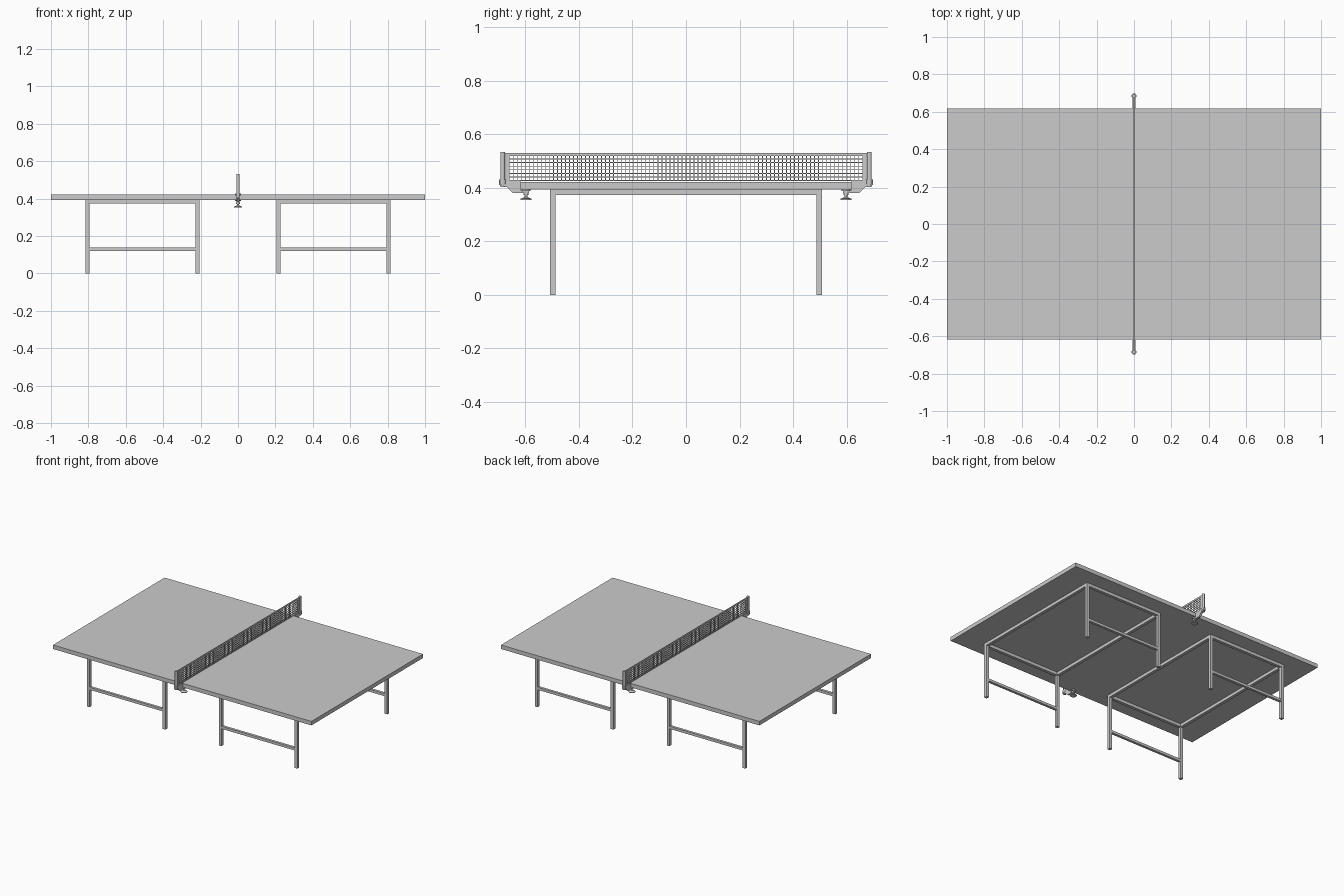
import bpy
import bmesh
from mathutils import Matrix, Vector

cube = bpy.data.objects.get("Cube")
if cube:
    bpy.data.objects.remove(cube, do_unlink=True)


def finish(name, bm, smooth=False):
    bmesh.ops.recalc_face_normals(bm, faces=bm.faces)
    mesh = bpy.data.meshes.new(name)
    bm.to_mesh(mesh)
    bm.free()
    obj = bpy.data.objects.new(name, mesh)
    bpy.context.collection.objects.link(obj)
    if smooth:
        bpy.ops.object.select_all(action="DESELECT")
        obj.select_set(True)
        bpy.context.view_layer.objects.active = obj
        bpy.ops.object.shade_smooth_by_angle()
    return obj


def add_box(bm, center, size):
    matrix = Matrix.Translation(center) @ Matrix.Diagonal((*size, 1))
    bmesh.ops.create_cube(bm, size=1, matrix=matrix)


def add_disc(bm, y, z_low, z_high, radius, top_radius=None):
    bmesh.ops.create_cone(
        bm, cap_ends=True, segments=20, radius1=radius,
        radius2=radius if top_radius is None else top_radius,
        depth=z_high - z_low,
        matrix=Matrix.Translation((0, y, (z_low + z_high) / 2)))


def box(name, center, size):
    bm = bmesh.new()
    add_box(bm, center, size)
    return finish(name, bm)


TOP, UNDER = 0.422, 0.394
HALF_WIDTH = 0.617
TUBE = 0.021
LEG_Y = 0.497
INNER_X, OUTER_X = 0.217, 0.804
MID_X = (INNER_X + OUTER_X) / 2
SPAN_X = OUTER_X - INNER_X
SIDES = (("left", 1), ("right", -1))
ENDS = (("back", 1), ("front", -1))

# Playing surface
box("tabletop", (0, 0, (TOP + UNDER) / 2), (2, 2 * HALF_WIDTH, TOP - UNDER))

# Two leg frames, one under each half
for side, sx in SIDES:
    rail_z = UNDER - TUBE / 2
    for end, sy in ENDS:
        y = sy * LEG_Y
        for spot, x in (("inner", INNER_X), ("outer", OUTER_X)):
            box(f"{side}_{end}_{spot}_leg", (sx * x, y, UNDER / 2),
                (TUBE, TUBE, UNDER))
        box(f"{side}_{end}_top_rail", (sx * MID_X, y, rail_z),
            (SPAN_X - TUBE, TUBE, TUBE))
        box(f"{side}_{end}_stretcher", (sx * MID_X, y, 0.13),
            (SPAN_X - TUBE, 0.018, 0.018))
    for spot, x in (("inner", INNER_X), ("outer", OUTER_X)):
        box(f"{side}_{spot}_cross_rail", (sx * x, 0, rail_z),
            (TUBE, 2 * LEG_Y - TUBE, TUBE))

# Net strands woven from thin bars
NET_Y, NET_LOW, NET_HIGH = 0.66, 0.425, 0.519
STRAND = 0.003
COLUMNS, ROWS = 88, 7
bm = bmesh.new()
for i in range(COLUMNS + 1):
    y = -NET_Y + 2 * NET_Y * i / COLUMNS
    add_box(bm, (0, y, (NET_LOW + NET_HIGH) / 2),
            (STRAND, STRAND, NET_HIGH - NET_LOW))
for j in range(ROWS):
    z = NET_LOW + STRAND / 2 + (NET_HIGH - NET_LOW) * j / ROWS
    add_box(bm, (0, 0, z), (STRAND, 2 * NET_Y, STRAND))
finish("net_mesh", bm)

# Tape along the top and ends of the net
box("net_top_tape", (0, 0, 0.524), (0.005, 1.36, 0.012))
for end, sy in ENDS:
    box(f"{end}_net_end_tape", (0, sy * 0.666, 0.472), (0.005, 0.016, 0.1))

# Net posts and their clamps
BRACKET = [(0.617, 0.426), (0.697, 0.426), (0.697, 0.41), (0.668, 0.402),
           (0.648, 0.381), (0.585, 0.381), (0.585, 0.388), (0.617, 0.392)]
for end, sy in ENDS:
    bm = bmesh.new()
    add_disc(bm, sy * 0.684, 0.403, 0.533, 0.009)
    add_disc(bm, sy * 0.684, 0.413, 0.43, 0.013)
    finish(f"{end}_net_post", bm, smooth=True)

    bm = bmesh.new()
    face = bm.faces.new([bm.verts.new((-0.007, sy * y, z)) for y, z in BRACKET])
    moved = bmesh.ops.extrude_face_region(bm, geom=[face])["geom"]
    verts = [v for v in moved if isinstance(v, bmesh.types.BMVert)]
    bmesh.ops.translate(bm, verts=verts, vec=Vector((0.014, 0, 0)))
    finish(f"{end}_clamp_bracket", bm)

    bm = bmesh.new()
    y = sy * 0.597
    add_disc(bm, y, 0.358, 0.39, 0.005)
    add_disc(bm, y, 0.388, UNDER, 0.016)
    add_disc(bm, y, 0.372, 0.381, 0.01)
    add_disc(bm, y, 0.354, 0.359, 0.021)
    add_disc(bm, y, 0.359, 0.365, 0.018, 0.006)
    finish(f"{end}_clamp_screw", bm, smooth=True)
